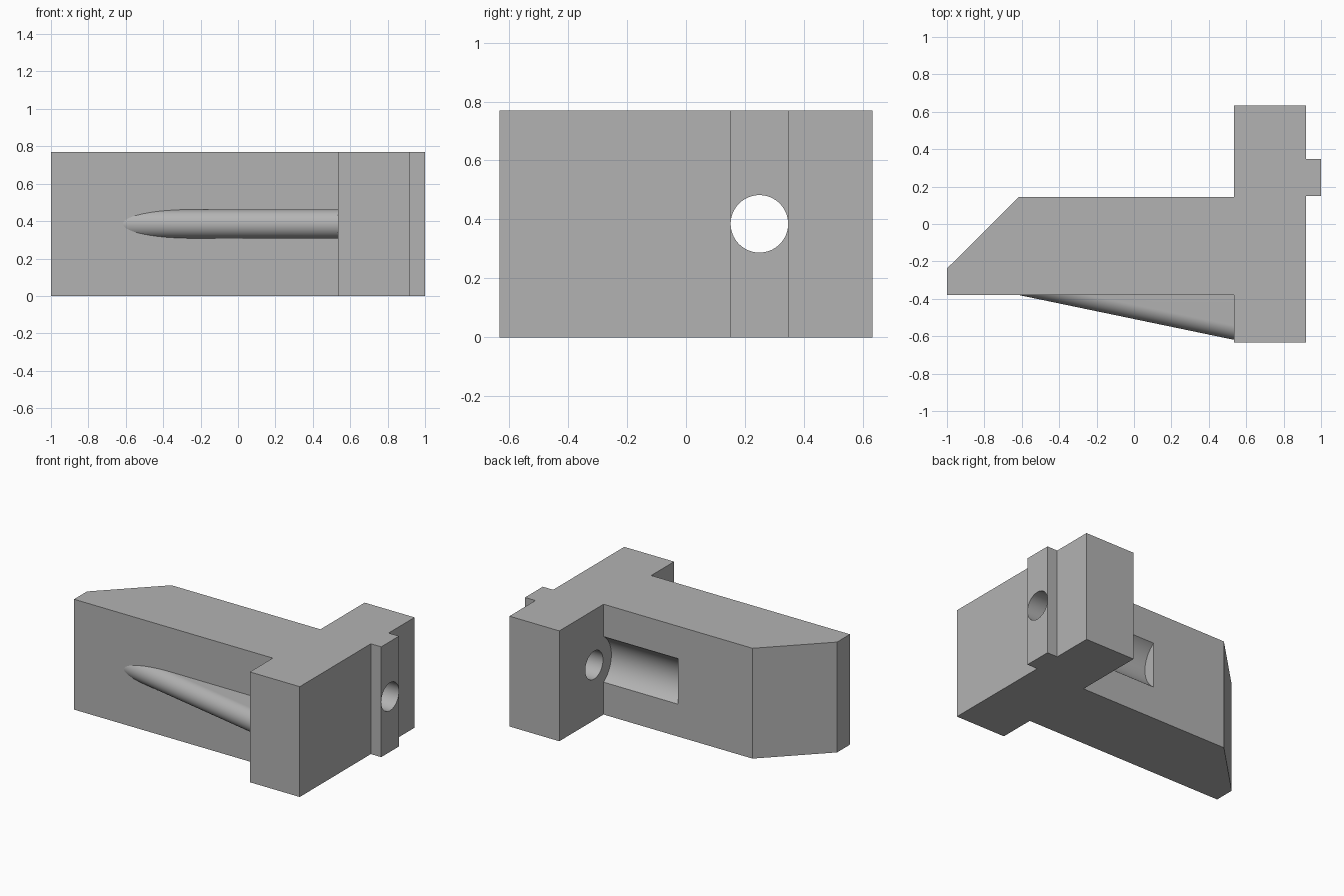
import bpy
import bmesh
from math import pi, sin, cos

if "Cube" in bpy.data.objects:
    bpy.data.objects.remove(bpy.data.objects["Cube"])

HEIGHT = 0.77
MID = HEIGHT / 2
BORE_Y = 0.249

grey = bpy.data.materials.new("plain grey")
grey.use_nodes = True
grey.diffuse_color = (0.45, 0.45, 0.45, 1)
grey.node_tree.nodes["Principled BSDF"].inputs["Base Color"].default_value = (0.45, 0.45, 0.45, 1)


def loft(name, start, end):
    """Solid between two matching closed outlines."""
    bm = bmesh.new()
    a = [bm.verts.new(p) for p in start]
    b = [bm.verts.new(p) for p in end]
    bm.faces.new(a)
    bm.faces.new(b)
    n = len(a)
    for i in range(n):
        j = (i + 1) % n
        bm.faces.new((a[i], a[j], b[j], b[i]))
    bmesh.ops.recalc_face_normals(bm, faces=bm.faces)
    mesh = bpy.data.meshes.new(name)
    bm.to_mesh(mesh)
    bm.free()
    mesh.materials.append(grey)
    obj = bpy.data.objects.new(name, mesh)
    bpy.context.collection.objects.link(obj)
    return obj


def activate(obj):
    bpy.ops.object.select_all(action='DESELECT')
    obj.select_set(True)
    bpy.context.view_layer.objects.active = obj


def smooth(obj):
    activate(obj)
    bpy.ops.object.shade_smooth_by_angle(angle=pi / 6)


def bore(target, radius, x0, x1):
    """Cut a round hole along x."""
    ring = [(BORE_Y + radius * cos(2 * pi * i / 64), MID + radius * sin(2 * pi * i / 64))
            for i in range(64)]
    cutter = loft("bore_cutter", [(x0, y, z) for y, z in ring], [(x1, y, z) for y, z in ring])
    cutter.hide_render = True
    activate(target)
    mod = target.modifiers.new("bore", 'BOOLEAN')
    mod.operation = 'DIFFERENCE'
    mod.solver = 'EXACT'
    mod.object = cutter
    bpy.ops.object.modifier_apply(modifier=mod.name)
    bpy.data.objects.remove(cutter)


# Bracket body: chamfered arm, cross flange and locating tongue
outline = [(-1, -0.38), (0.535, -0.38), (0.535, -0.633), (0.92, -0.633),
           (0.92, 0.151), (1, 0.151), (1, 0.347), (0.92, 0.347),
           (0.92, 0.633), (0.535, 0.633), (0.535, 0.145), (-0.615, 0.145), (-1, -0.238)]
body = loft("bracket_body", [(x, y, 0) for x, y in outline], [(x, y, HEIGHT) for x, y in outline])

# Through hole in the flange and wider clearance recess in the arm
bore(body, 0.0975, 0.4, 1.1)
bore(body, 0.19, -0.04, 0.535)
smooth(body)


# Sloping rounded rib bracing the arm against the flange
def rib_section(x, radius=0.077):
    crest = -0.38 - 0.208 * (x + 0.615)
    arc = [(x, crest + radius * (1 - sin(pi * i / 32)), MID + radius * cos(pi * i / 32))
           for i in range(33)]
    return [(x, -0.2, MID + radius)] + arc + [(x, -0.2, MID - radius)]


rib = loft("support_rib", rib_section(-0.66), rib_section(0.56))
smooth(rib)
